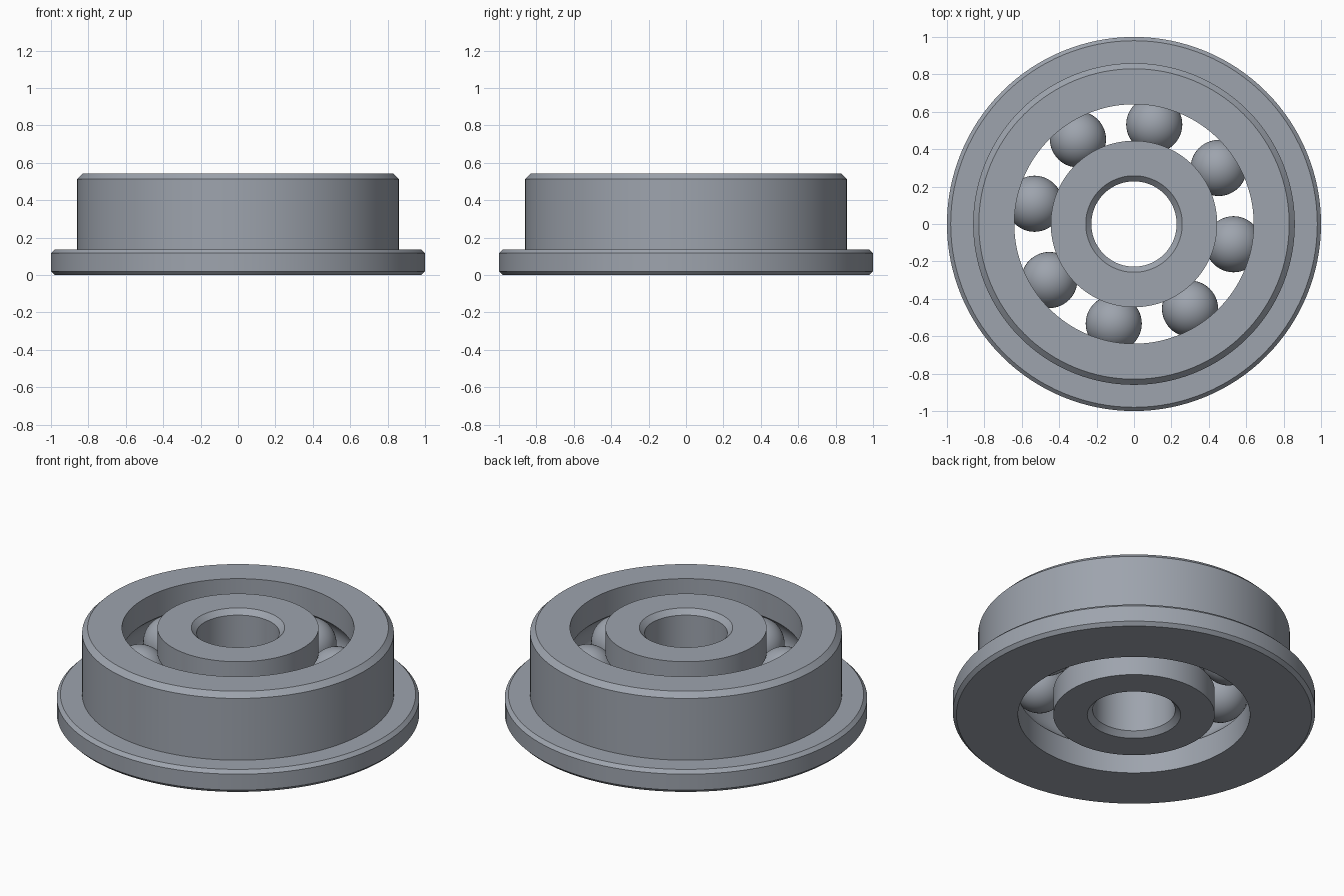
import bpy, bmesh, math
from mathutils import Vector

cube = bpy.data.objects.get("Cube")
if cube:
    bpy.data.objects.remove(cube)

HEIGHT = 0.543
MID = HEIGHT / 2
PITCH = 0.543        # radius of the circle of ball centres
BALL_R = 0.15
BALLS = 8
FIRST_ANGLE = math.radians(-11.5)

# One steel colour for everything
steel = bpy.data.materials.new("steel grey")
steel.use_nodes = True
color = (0.34, 0.37, 0.42, 1)
steel.diffuse_color = color
steel.node_tree.nodes["Principled BSDF"].inputs["Base Color"].default_value = color


def make_object(name, bm):
    mesh = bpy.data.meshes.new(name)
    bm.to_mesh(mesh)
    bm.free()
    mesh.materials.append(steel)
    obj = bpy.data.objects.new(name, mesh)
    bpy.context.collection.objects.link(obj)
    bpy.ops.object.select_all(action="DESELECT")
    obj.select_set(True)
    bpy.context.view_layer.objects.active = obj
    return obj


def lathe(name, profile, steps=128):
    """Revolve a closed (radius, height) profile about z."""
    bm = bmesh.new()
    verts = [bm.verts.new((r, 0, z)) for r, z in profile]
    edges = [bm.edges.new((verts[i - 1], verts[i])) for i in range(len(verts))]
    bmesh.ops.spin(bm, geom=verts + edges, cent=(0, 0, 0), axis=(0, 0, 1),
                   angle=math.tau, steps=steps, use_merge=True)
    bmesh.ops.remove_doubles(bm, verts=bm.verts, dist=1e-5)
    bmesh.ops.recalc_face_normals(bm, faces=bm.faces)
    make_object(name, bm)
    bpy.ops.object.shade_smooth_by_angle(angle=math.radians(25))


def groove(wall, side, steps=14):
    """Ball track cut into a wall, listed from bottom to top."""
    radius = BALL_R + 0.003
    half = math.acos(abs(wall - PITCH) / radius)
    points = []
    for i in range(steps + 1):
        a = half * (2 * i / steps - 1)
        points.append((PITCH + side * radius * math.cos(a), MID + radius * math.sin(a)))
    return points


# Flanged outer ring with chamfered rims
hole, body, flange, flange_top = 0.64, 0.86, 1.0, 0.137
c, top_c = 0.02, 0.03
outer = [(hole, 0), (flange - c, 0), (flange, c), (flange, flange_top - c),
         (flange - c, flange_top), (body, flange_top), (body, HEIGHT - top_c),
         (body - top_c, HEIGHT), (hole, HEIGHT)]
lathe("outer_ring", outer + groove(hole, 1)[::-1])

# Inner ring with chamfered bore
bore, rim = 0.228, 0.445
inner = [(rim, HEIGHT), (bore + top_c, HEIGHT), (bore, HEIGHT - top_c),
         (bore, top_c), (bore + top_c, 0), (rim, 0)]
lathe("inner_ring", inner + groove(rim, -1))

# Balls evenly spaced in the track
for i in range(BALLS):
    a = FIRST_ANGLE + i * math.tau / BALLS
    bm = bmesh.new()
    bmesh.ops.create_uvsphere(bm, u_segments=48, v_segments=24, radius=BALL_R)
    ball = make_object(f"ball_{i + 1}", bm)
    ball.location = Vector((PITCH * math.cos(a), PITCH * math.sin(a), MID))
    bpy.ops.object.shade_smooth()
